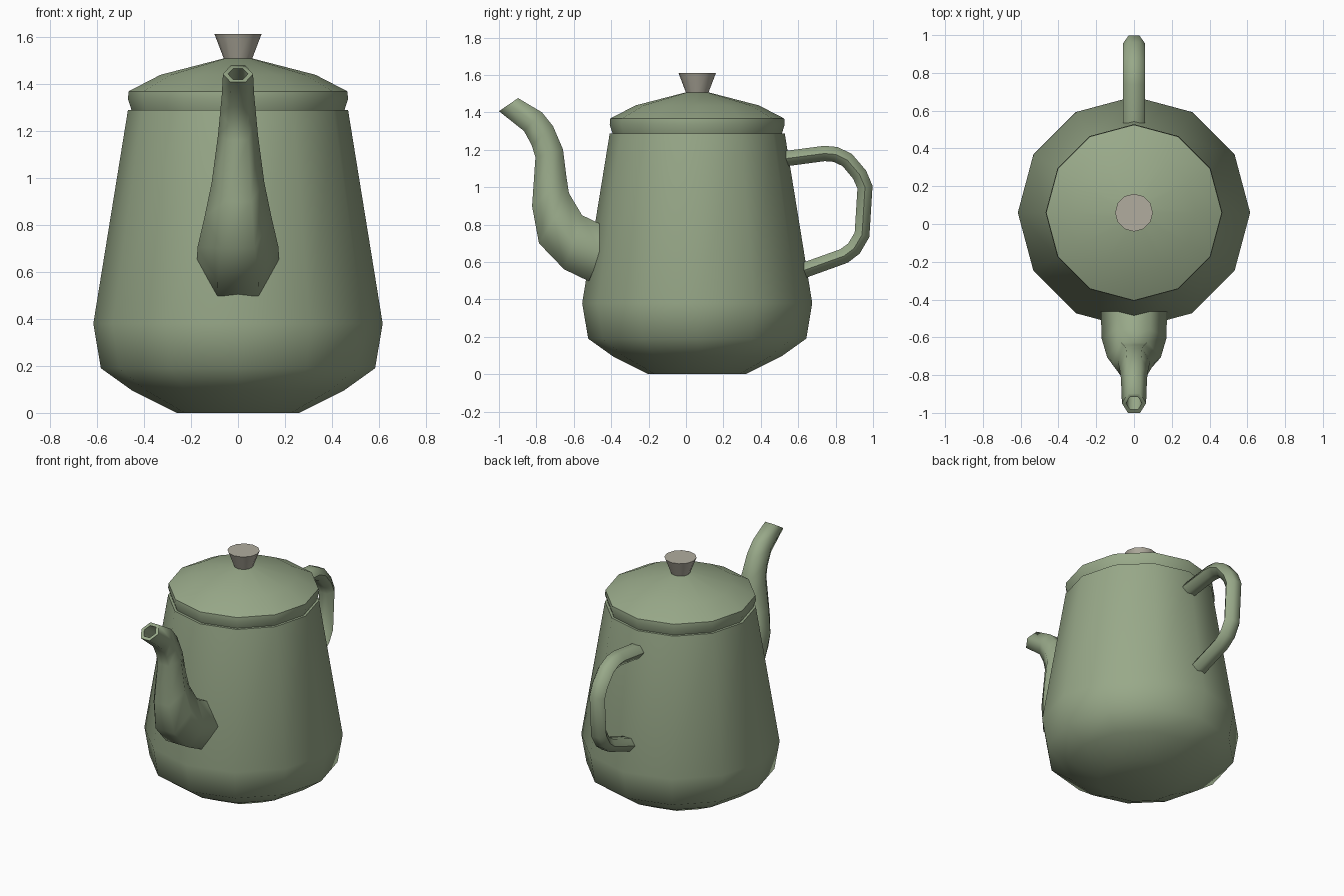
import bpy, bmesh, math
from mathutils import Vector

if "Cube" in bpy.data.objects:
    bpy.data.objects.remove(bpy.data.objects["Cube"])

CY = 0.06  # centre of the pot along y


def material(name, rgb):
    m = bpy.data.materials.new(name)
    m.diffuse_color = (*rgb, 1)
    m.use_nodes = True
    m.node_tree.nodes["Principled BSDF"].inputs["Base Color"].default_value = m.diffuse_color
    return m


green = material("sage green", (0.315, 0.395, 0.25))
beige = material("warm grey", (0.44, 0.415, 0.345))


def loft(name, rings, mat, cap_start=True, cap_end=True, angle=45):
    """Skin a list of equal-length point rings."""
    bm = bmesh.new()
    loops = [[bm.verts.new(p) for p in r] for r in rings]
    n = len(loops[0])
    for a, b in zip(loops, loops[1:]):
        for i in range(n):
            j = (i + 1) % n
            bm.faces.new((a[i], a[j], b[j], b[i]))
    if cap_start:
        bm.faces.new(loops[0][::-1])
    if cap_end:
        bm.faces.new(loops[-1])
    bmesh.ops.recalc_face_normals(bm, faces=bm.faces)
    me = bpy.data.meshes.new(name)
    bm.to_mesh(me)
    bm.free()
    me.materials.append(mat)
    me.shade_smooth()
    me.set_sharp_from_angle(angle=math.radians(angle))
    ob = bpy.data.objects.new(name, me)
    bpy.context.collection.objects.link(ob)
    return ob


def turned(profile, n=12):
    return [[(r * math.cos(2 * math.pi * i / n), CY + r * math.sin(2 * math.pi * i / n), z)
             for i in range(n)] for r, z in profile]


def hexagon(hx, a, b):
    """Six-sided ring: width hx in x, flat edges through side-view points a and b."""
    a, b = Vector((0, *a)), Vector((0, *b))
    c, h = (a + b) / 2, (a - b) / 2
    return [c + Vector((hx * x, 0, 0)) + h * s
            for x, s in ((1, 0), (.5, 1), (-.5, 1), (-1, 0), (-.5, -1), (.5, -1))]


# Pot body
loft("pot_body", turned([(.26, 0), (.45, .095), (.583, .19), (.615, .38), (.468, 1.287)]), green)

# Lid with rolled rim
loft("lid", turned([(.453, 1.288), (.468, 1.335), (.465, 1.367), (.33, 1.437), (.06, 1.507)]), green)

# Knob
loft("lid_knob", turned([(.058, 1.5), (.1, 1.61)]), beige)

# Spout: width, inner side (y, z), outer side (y, z)
spout = [(.175, (-.462, .805), (-.519, .497)),
         (.172, (-.556, .85), (-.652, .561)),
         (.142, (-.626, .968), (-.786, .70)),
         (.112, (-.64, 1.06), (-.823, .898)),
         (.085, (-.658, 1.203), (-.805, 1.16)),
         (.076, (-.711, 1.326), (-.825, 1.225)),
         (.069, (-.77, 1.40), (-.866, 1.30)),
         (.064, (-.898, 1.476), (-1.0, 1.406))]
rings = [hexagon(*s) for s in spout]
for i in (0, 3):  # base wraps round the pot
    rings[0][i].y = -.455
for k in (7, 6):  # hollow mouth
    c = sum(rings[k], Vector()) / 6
    rings.append([c + (p - c) * .66 for p in rings[k]])
loft("spout", rings, green)

# Handle: flattened six-sided tube along a side-view path
path = [Vector((0, y, z)) for y, z in
        ((.535, 1.153), (.74, 1.18), (.80, 1.175), (.862, 1.145), (.928, 1.067), (.957, 1.0),
         (.941, .745), (.898, .672), (.845, .632), (.63, .555))]
rings = []
for i, p in enumerate(path):
    d_in = (p - path[max(i - 1, 0)]).normalized()
    d_out = (path[min(i + 1, len(path) - 1)] - p).normalized()
    t = (d_in + d_out).normalized()
    n = Vector((0, -t.z, t.y)) * .041
    a, b = p + n, p - n
    rings.append(hexagon(.058, (a.y, a.z), (b.y, b.z)))
loft("handle", rings, green, angle=65)

# Let the spout shade softly round its six sides
bpy.data.objects["spout"].data.set_sharp_from_angle(angle=math.radians(70))
